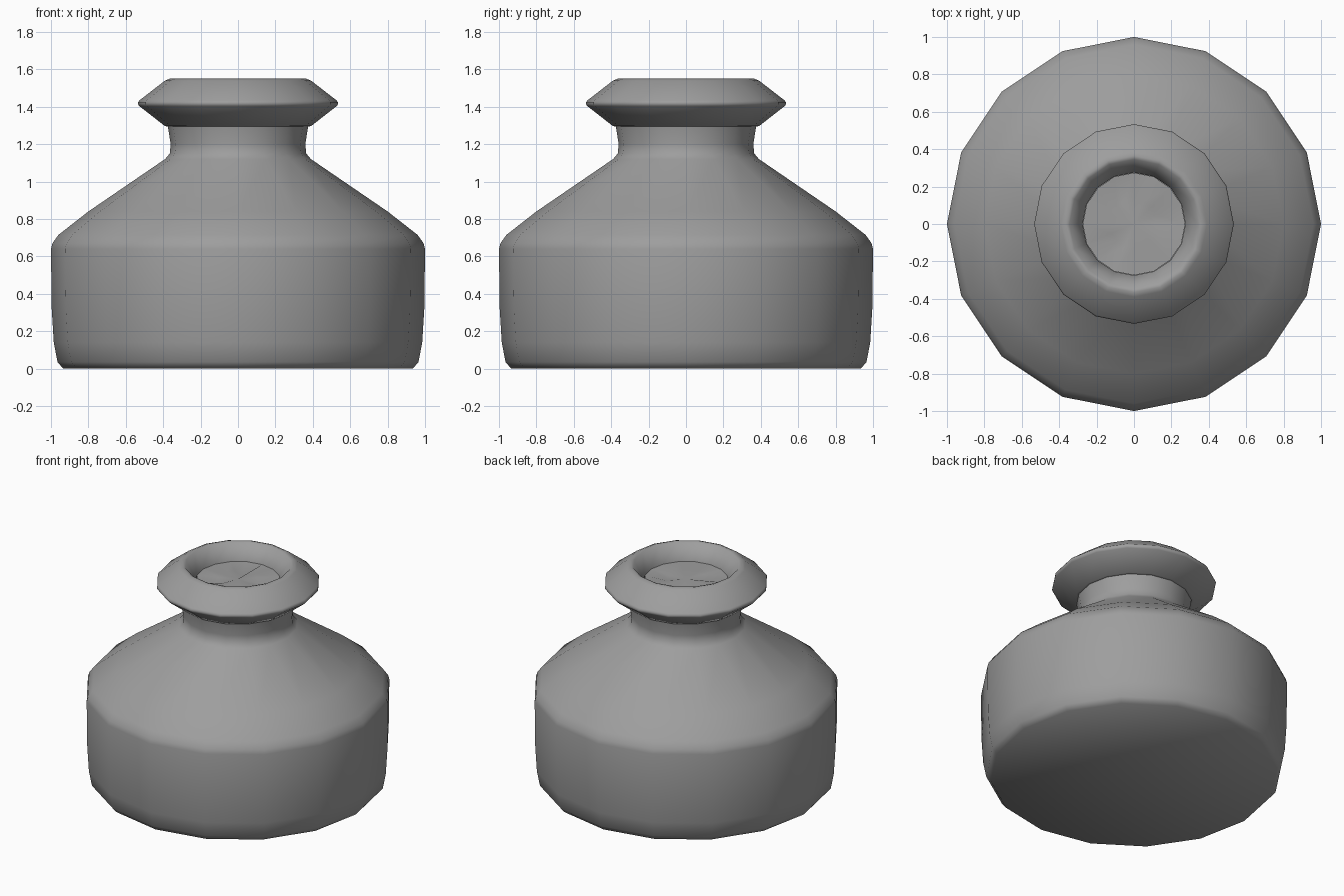
import bpy, bmesh, math

if "Cube" in bpy.data.objects:
    bpy.data.objects.remove(bpy.data.objects["Cube"])

SIDES = 16

dark_grey = bpy.data.materials.new("dark_grey")
dark_grey.diffuse_color = (0.34, 0.34, 0.34, 1)
dark_grey.use_nodes = True
dark_grey.node_tree.nodes["Principled BSDF"].inputs["Base Color"].default_value = dark_grey.diffuse_color

def lathe(name, profile, dents=None, angle=50):
    """Revolve (radius, z) points around z; radius 0 becomes a single pole."""
    bm = bmesh.new()
    rings = []
    for ri, (r, z) in enumerate(profile):
        if r == 0:
            rings.append([bm.verts.new((0, 0, z))] * SIDES)
            continue
        ring = []
        for i in range(SIDES):
            a = 2 * math.pi * i / SIDES
            dz = (dents or {}).get((ri, i), 0)
            ring.append(bm.verts.new((r * math.cos(a), r * math.sin(a), z - dz)))
        rings.append(ring)
    for low, high in zip(rings, rings[1:]):
        for i in range(SIDES):
            j = (i + 1) % SIDES
            corners = list(dict.fromkeys((low[i], low[j], high[j], high[i])))
            bm.faces.new(corners)
    bmesh.ops.recalc_face_normals(bm, faces=bm.faces)
    mesh = bpy.data.meshes.new(name)
    bm.to_mesh(mesh)
    bm.free()
    mesh.materials.append(dark_grey)
    ob = bpy.data.objects.new(name, mesh)
    bpy.context.collection.objects.link(ob)
    bpy.ops.object.select_all(action='DESELECT')
    ob.select_set(True)
    bpy.context.view_layer.objects.active = ob
    bpy.ops.object.shade_smooth_by_angle(angle=math.radians(angle))
    return ob

# Bottle: base, wall, sloping shoulder, neck and flared lip
lathe("bottle", [
    (0, 0), (0.935, 0), (0.965, 0.035), (0.985, 0.14), (0.996, 0.32),
    (1.0, 0.64), (0.992, 0.67), (0.96, 0.715), (0.80, 0.84),
    (0.39, 1.12), (0.365, 1.15), (0.36, 1.20), (0.375, 1.295),
    (0.39, 1.296), (0.527, 1.403), (0.534, 1.412), (0.534, 1.424),
    (0.527, 1.434), (0.39, 1.54), (0.365, 1.55), (0.345, 1.545),
    (0.275, 1.44), (0.275, 1.36), (0, 1.36)], angle=62)

# Cork filling the mouth, with a few chipped spots on its top
chips = {(3, 5): 0.04, (3, 1): 0.015, (3, 0): 0.01, (3, 10): 0.02}
lathe("cork", [(0, 1.37), (0.274, 1.37), (0.274, 1.44), (0.13, 1.44), (0, 1.44)],
      dents=chips, angle=50)
